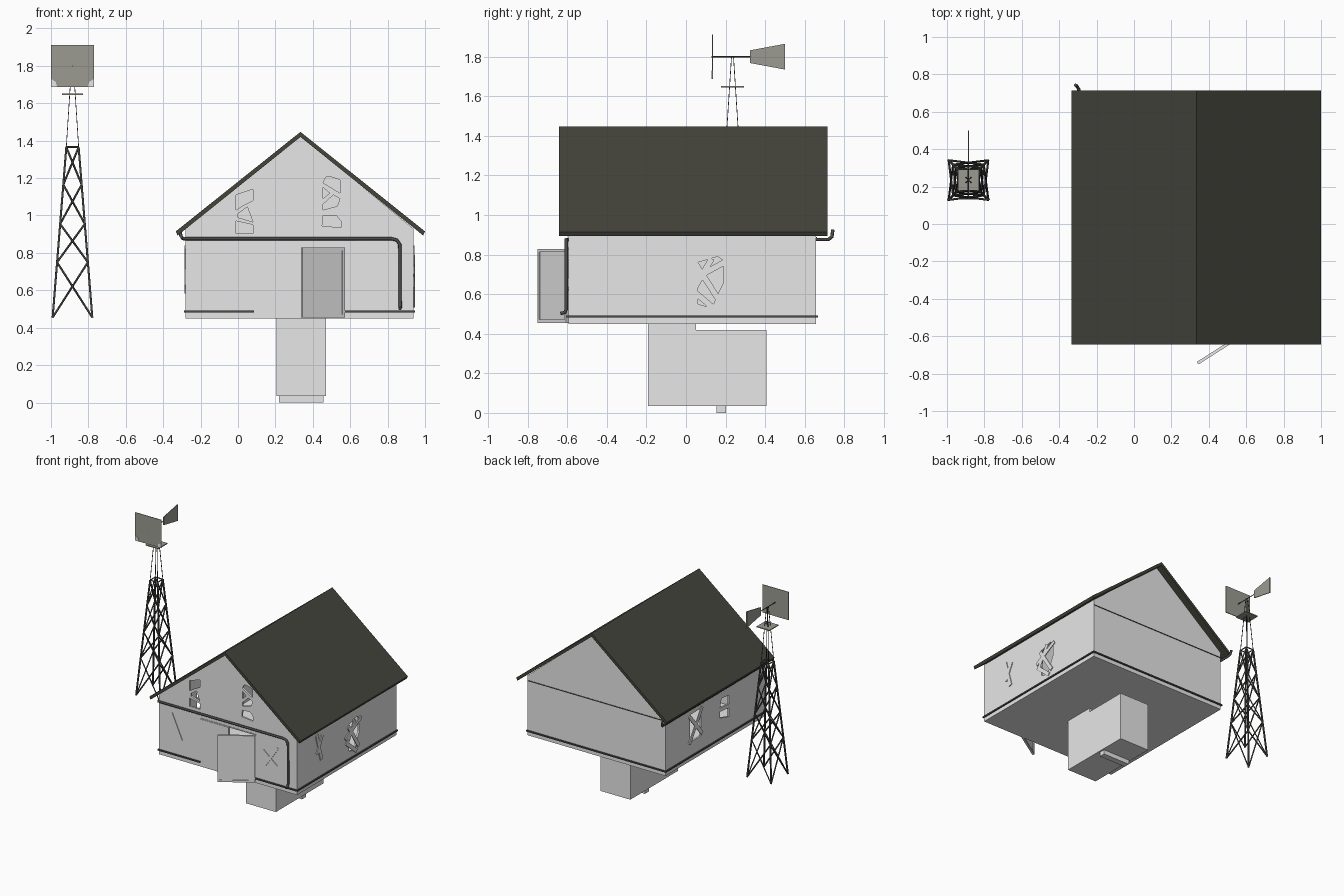
import bpy, bmesh, math
from mathutils import Vector

if "Cube" in bpy.data.objects:
    bpy.data.objects.remove(bpy.data.objects["Cube"])


def material(name, rgb):
    m = bpy.data.materials.new(name)
    m.diffuse_color = (*rgb, 1)
    m.use_nodes = True
    m.node_tree.nodes["Principled BSDF"].inputs["Base Color"].default_value = m.diffuse_color
    return m


WALL = material("pale grey boards", (0.8, 0.8, 0.8))
ROOF = material("dark olive shingles", (0.058, 0.058, 0.045))
METAL = material("dark metal", (0.07, 0.07, 0.066))
BLADE = material("weathered metal", (0.33, 0.33, 0.29))


def prism(name, polys, axis, a, b, mat):
    """Extrude 2D outlines, (x,z) along y or (y,z) along x, from a to b."""
    bm = bmesh.new()
    for pts in polys:
        rings = []
        for d in (a, b):
            rings.append([bm.verts.new((p, d, q) if axis == 'y' else (d, p, q)) for p, q in pts])
        n = len(pts)
        bm.faces.new(rings[0])
        bm.faces.new(rings[1][::-1])
        for i in range(n):
            j = (i + 1) % n
            bm.faces.new((rings[0][i], rings[1][i], rings[1][j], rings[0][j]))
    bmesh.ops.recalc_face_normals(bm, faces=bm.faces)
    me = bpy.data.meshes.new(name)
    bm.to_mesh(me)
    bm.free()
    me.materials.append(mat)
    ob = bpy.data.objects.new(name, me)
    bpy.context.collection.objects.link(ob)
    return ob


def rect(x0, x1, z0, z1):
    return [(x0, z0), (x1, z0), (x1, z1), (x0, z1)]


def box(name, x, y, z, mat):
    return prism(name, [rect(*x, *z)], 'y', *y, mat)


def plank(p, q, w=0.03):
    """Outline of a board running from p to q."""
    p, q = Vector(p), Vector(q)
    d = (q - p).normalized() * w / 2
    s = Vector((-d.y, d.x))
    return [tuple(v) for v in (p + s, p - s, q - s, q + s)]


def tubes(name, paths, r, mat, res=0):
    cu = bpy.data.curves.new(name, 'CURVE')
    cu.dimensions = '3D'
    cu.bevel_depth = r
    cu.bevel_resolution = res
    cu.use_fill_caps = True
    for path in paths:
        s = cu.splines.new('POLY')
        s.points.add(len(path) - 1)
        for pt, co in zip(s.points, path):
            pt.co = (*co, 1)
    cu.materials.append(mat)
    ob = bpy.data.objects.new(name, cu)
    bpy.context.collection.objects.link(ob)
    return ob


def cut(target, cutter):
    mod = target.modifiers.new("cut", 'BOOLEAN')
    mod.operation = 'DIFFERENCE'
    mod.solver = 'EXACT'
    mod.object = cutter
    bpy.context.view_layer.objects.active = target
    bpy.ops.object.modifier_apply(modifier=mod.name)
    bpy.data.objects.remove(cutter)


# House shell
X0, X1, Y0, Y1, MID = -0.28, 0.938, -0.595, 0.658, 0.334
house = prism("house_walls", [[(X0, 0.45), (X1, 0.45), (X1, 0.93), (MID, 1.425), (X0, 0.93)]],
              'y', Y0, Y1, WALL)
t = 0.015
cut(house, prism("void", [[(X0 + t, 0.46), (X1 - t, 0.46), (X1 - t, 0.925), (MID, 1.405),
                           (X0 + t, 0.925)]], 'y', Y0 + t, Y1 - t, WALL))

# Doorway and broken gable windows
cut(house, box("doorway", (0.337, 0.572), (-0.7, -0.5), (0.461, 0.83), WALL))
shards = [
    [(-0.01, 1.03), (0.03, 1.055), (0.08, 1.08), (0.08, 1.14), (-0.01, 1.11)],
    [(0.0, 0.99), (0.08, 0.965), (0.05, 1.045), (0.0, 1.01)],
    [(-0.01, 0.905), (0.08, 0.905), (0.08, 0.95), (-0.01, 0.97)],
    [(0.455, 1.175), (0.545, 1.12), (0.545, 1.19), (0.50, 1.205), (0.47, 1.205)],
    [(0.455, 1.09), (0.49, 1.12), (0.455, 1.15)],
    [(0.455, 1.03), (0.53, 1.05), (0.545, 1.09), (0.51, 1.11), (0.455, 1.06)],
    [(0.45, 0.945), (0.55, 0.935), (0.55, 0.97), (0.525, 1.0), (0.455, 1.0)],
]
cut(house, prism("gable_holes", shards, 'y', -0.7, -0.5, WALL))

# Side windows
cut(house, prism("right_hole", [[(0.06, 0.55), (0.13, 0.53), (0.17, 0.62), (0.19, 0.66),
                                 (0.19, 0.77), (0.16, 0.79), (0.06, 0.76)]], 'x', 0.85, 1.1, WALL))
cut(house, prism("left_holes", [rect(0.21, 0.35, 0.6, 0.82),
                                [(-0.14, 0.62), (-0.03, 0.65), (-0.03, 0.7), (-0.14, 0.69)],
                                [(-0.14, 0.72), (-0.03, 0.73), (-0.05, 0.8), (-0.14, 0.79)]],
                 'x', -0.4, -0.2, WALL))

# Nailed boards
prism("right_boards", [plank((-0.35, 0.835), (-0.29, 0.62)), plank((-0.28, 0.81), (-0.345, 0.68))],
      'x', X1, X1 + 0.006, WALL)
prism("right_window_boards", [plank((0.01, 0.66), (0.21, 0.77)), plank((0.05, 0.75), (0.18, 0.55)),
                              plank((0.03, 0.61), (0.13, 0.78)), plank((0.02, 0.63), (0.15, 0.52))],
      'x', X1, X1 + 0.007, WALL)
prism("left_boards", [plank((0.2, 0.83), (0.36, 0.59)), plank((0.36, 0.81), (0.2, 0.62))],
      'x', X0 - 0.006, X0, WALL)
prism("front_boards", [plank((-0.17, 0.81), (-0.08, 0.61), 0.018), plank((0.66, 0.62), (0.77, 0.78), 0.018),
                       plank((0.64, 0.73), (0.76, 0.63), 0.018)], 'y', Y0 - 0.005, Y0, WALL)

# Roof
prism("roof", [[(-0.333, 0.915), (MID, 1.447), (1.0, 0.915), (0.99, 0.893), (MID, 1.42),
                (-0.323, 0.893)]], 'y', -0.643, 0.715, ROOF)

# Wall trims
prism("gable_bands", [rect(X0, X1, 0.884, 0.89)], 'y', Y1, Y1 + 0.004, METAL)
lo, hi = 0.481, 0.492
e = 0.009
box("front_trim_left", (X0 - e, 0.085), (Y0 - e, Y0), (lo, hi), METAL)
box("front_trim_right", (0.572, X1 + e), (Y0 - e, Y0), (lo, hi), METAL)
box("back_trim", (X0 - e, X1 + e), (Y1, Y1 + e), (lo, hi), METAL)
box("left_trim", (X0 - e, X0), (Y0, Y1), (lo, hi), METAL)
box("right_trim", (X1, X1 + e), (Y0, Y1), (lo, hi), METAL)

# Gutter pipe round the left and front walls, with downspout
yf = Y0 - 0.01
tubes("gutter_pipe", [[(-0.312, 0.742, 0.925), (-0.305, 0.737, 0.89), (-0.295, 0.72, 0.876),
                       (-0.292, yf + 0.03, 0.876), (-0.28, yf, 0.876), (0.82, yf, 0.876),
                       (0.85, yf, 0.868), (0.865, yf, 0.845), (0.867, yf, 0.525),
                       (0.867, yf - 0.006, 0.508), (0.867, yf - 0.03, 0.502)]], 0.009, METAL, 2)

# Double door: left leaf shut, right leaf swung open
box("left_door", (0.09, 0.335), (Y0 - 0.005, Y0), (0.455, 0.83), WALL)
box("door_lintel", (0.09, 0.575), (Y0 - 0.004, Y0), (0.831, 0.837), WALL)
L = 0.27
leaf = [box("open_door_panel", (-L, 0), (-0.003, 0.003), (0.455, 0.828), WALL)]
b = 0.016
leaf.append(prism("open_door_frame", [rect(-L, -L + b, 0.455, 0.828), rect(-b, 0, 0.455, 0.828),
                                      rect(-L + b, -b, 0.455, 0.455 + b),
                                      rect(-L + b, -b, 0.828 - b, 0.828)], 'y', -0.008, 0.008, WALL))
for ob in leaf:
    ob.location = (0.568, Y0 - 0.004, 0)
    ob.rotation_euler.z = math.radians(32.5)

# Cellar under the floor
box("cellar", (0.207, 0.47), (-0.193, 0.408), (0.035, 0.42), WALL)
box("cellar_neck", (0.207, 0.47), (-0.193, 0.05), (0.42, 0.45), WALL)
box("cellar_step", (0.22, 0.457), (0.155, 0.203), (0, 0.035), WALL)

# Windmill tower
CX, CY = -0.885, 0.235
SIDES = [(-1, -1), (1, -1), (1, 1), (-1, 1)]


def node(k, z):
    h = 0.106 + (0.033 - 0.106) * (z - 0.455) / 0.91
    return (CX + SIDES[k % 4][0] * h, CY + SIDES[k % 4][1] * h, z)


levels = [0.455, 0.75, 0.955, 1.165, 1.365]
legs, braces, wires = [], [], []
for k in range(4):
    legs.append([node(k, 0.455), node(k, 1.365)])
    braces.append([node(k, 1.365), node(k + 1, 1.365)])
    for z0, z1 in zip(levels, levels[1:]):
        braces.append([node(k, z0), node(k + 1, z1)])
        braces.append([node(k + 1, z0), node(k, z1)])
    sx, sy = SIDES[k]
    wires.append([node(k, 1.365), (CX + sx * 0.005, CY + sy * 0.005, 1.8)])
tubes("tower_legs", legs, 0.007, METAL)
tubes("tower_braces", braces, 0.0055, METAL)
tubes("tower_top_rods", wires, 0.0025, METAL)
box("tower_platform", (CX - 0.057, CX + 0.057), (CY - 0.057, CY + 0.057), (1.645, 1.652), BLADE)

# Fan plate, shaft and tail vane
box("fan_plate", (-1.0, -0.77), (0.131, 0.136), (1.688, 1.912), BLADE)
prism("fan_corners", [[(-1.0, 1.688), (-0.967, 1.688), (-0.975, 1.715), (-1.0, 1.73)],
                      [(-0.77, 1.688), (-0.803, 1.688), (-0.795, 1.715), (-0.77, 1.73)]],
      'y', 0.129, 0.131, WALL)
tubes("fan_shaft", [[(CX, 0.13, 1.8), (CX, 0.33, 1.8)]], 0.004, METAL)
prism("tail_vane", [[(0.323, 1.768), (0.5, 1.735), (0.5, 1.865), (0.323, 1.832)]],
      'x', CX - 0.003, CX + 0.003, BLADE)
